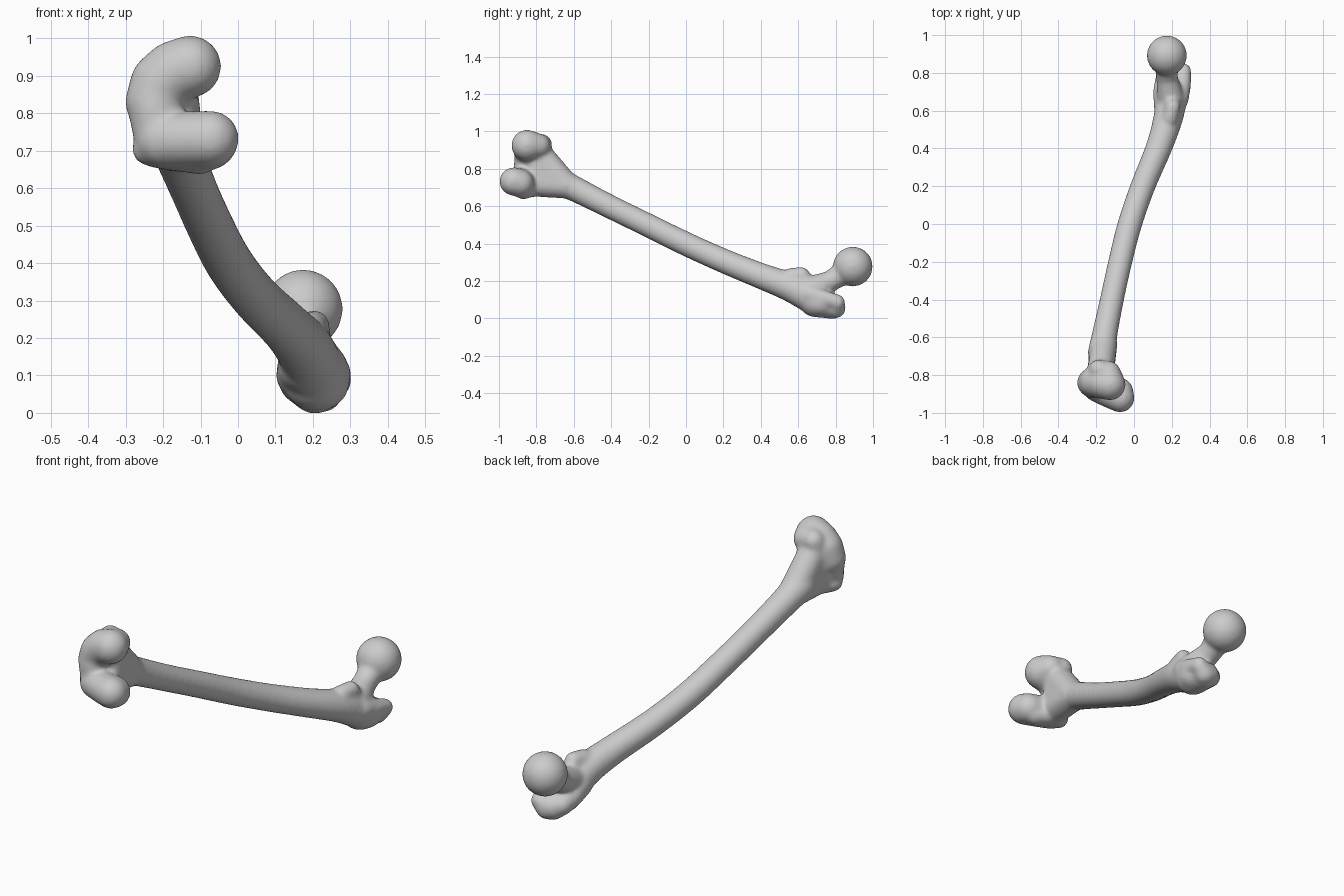
import bpy, bmesh
from mathutils import Vector, Matrix

cube = bpy.data.objects.get("Cube")
if cube:
    bpy.data.objects.remove(cube, do_unlink=True)

mat = bpy.data.materials.new("bone grey")
mat.use_nodes = True
mat.diffuse_color = (0.6, 0.6, 0.6, 1)
mat.node_tree.nodes["Principled BSDF"].inputs["Base Color"].default_value = (0.6, 0.6, 0.6, 1)

bone = bmesh.new()


def ball(bm, point):
    x, y, z, r = point
    bmesh.ops.create_icosphere(bm, subdivisions=3, radius=r,
                               matrix=Matrix.Translation((x, y, z)))


def blob(*points):
    """Convex skin around balls; each point is x, y, z, radius."""
    part = bmesh.new()
    for p in points:
        ball(part, p)
    hull = bmesh.ops.convex_hull(part, input=part.verts)
    junk = {g for g in hull["geom_interior"] + hull["geom_unused"]
            if isinstance(g, bmesh.types.BMVert)}
    bmesh.ops.delete(part, geom=list(junk), context="VERTS")
    temp = bpy.data.meshes.new("temp")
    part.to_mesh(temp)
    part.free()
    bone.from_mesh(temp)
    bpy.data.meshes.remove(temp)


def limb(*points):
    """Chain of tapered capsules."""
    for pair in zip(points, points[1:]):
        blob(*pair)


def curve_through(points, steps=4):
    """Smooth path through the points, radius included."""
    pts = [Vector(p) for p in points]
    pts = [2 * pts[0] - pts[1]] + pts + [2 * pts[-1] - pts[-2]]
    path = []
    for a, b, c, d in zip(pts, pts[1:], pts[2:], pts[3:]):
        for i in range(steps):
            t = i / steps
            path.append(b + (c - a) * t / 2 + (2 * a - 5 * b + 4 * c - d) * t * t / 2
                        + (3 * b - a - 3 * c + d) * t ** 3 / 2)
    return path + [pts[-2]]


# Bowed shaft
limb(*curve_through([(-.17, -.68, .735, .075), (-.154, -.58, .685, .068),
                     (-.117, -.4, .594, .064), (-.073, -.2, .496, .064),
                     (-.022, 0, .398, .065), (.047, .2, .308, .066),
                     (.13, .4, .227, .07), (.178, .55, .17, .078),
                     (.203, .68, .105, .085)]))

# Flare from the shaft into both condyles
blob((-.158, -.64, .71, .07), (-.178, -.78, .875, .07), (-.18, -.8, .722, .072))

# Upper condyle, curling from the groove to the back
limb((-.225, -.84, .83, .077), (-.205, -.835, .88, .084), (-.17, -.84, .91, .085))
blob((-.17, -.84, .91, .085), (-.128, -.85, .925, .084), (-.135, -.79, .922, .066))
blob((-.185, -.77, .932, .054), (-.16, -.79, .925, .064), (-.19, -.8, .86, .07))

# Lower condyle and the groove linking the two
blob((-.2, -.865, .728, .075), (-.15, -.89, .73, .075),
     (-.073, -.922, .732, .076), (-.077, -.887, .722, .074))
blob((-.22, -.845, .82, .076), (-.212, -.855, .74, .068))
blob((-.238, -.85, .705, .046), (-.1, -.87, .688, .052), (-.2, -.82, .7, .05))

# Head and neck
ball(bone, (.174, .892, .277, .107))
limb((.195, .66, .15, .075), (.175, .77, .197, .057), (.172, .86, .255, .064))

# Greater trochanter with its hooked tip
blob((.205, .69, .092, .086), (.225, .72, .083, .074), (.205, .785, .063, .066))
limb((.235, .66, .13, .055), (.258, .74, .105, .045), (.264, .81, .088, .04))
blob((.264, .81, .085, .04), (.225, .8, .055, .055))
limb((.18, .62, .13, .075), (.152, .7, .1, .052), (.165, .77, .075, .052))

# Lesser trochanter, a low ridge leaning off the shaft
blob((.18, .53, .195, .05), (.19, .56, .225, .045), (.205, .62, .235, .04),
     (.2, .66, .16, .05))

mesh = bpy.data.meshes.new("thigh_bone")
bone.to_mesh(mesh)
bone.free()
mesh.materials.append(mat)
obj = bpy.data.objects.new("thigh_bone", mesh)
bpy.context.collection.objects.link(obj)

# Fuse the parts and soften the joins
fuse = obj.modifiers.new("fuse", "REMESH")
fuse.mode = "VOXEL"
fuse.voxel_size = 0.009
fuse.use_smooth_shade = True
soften = obj.modifiers.new("soften", "SMOOTH")
soften.factor = 0.5
soften.iterations = 16
